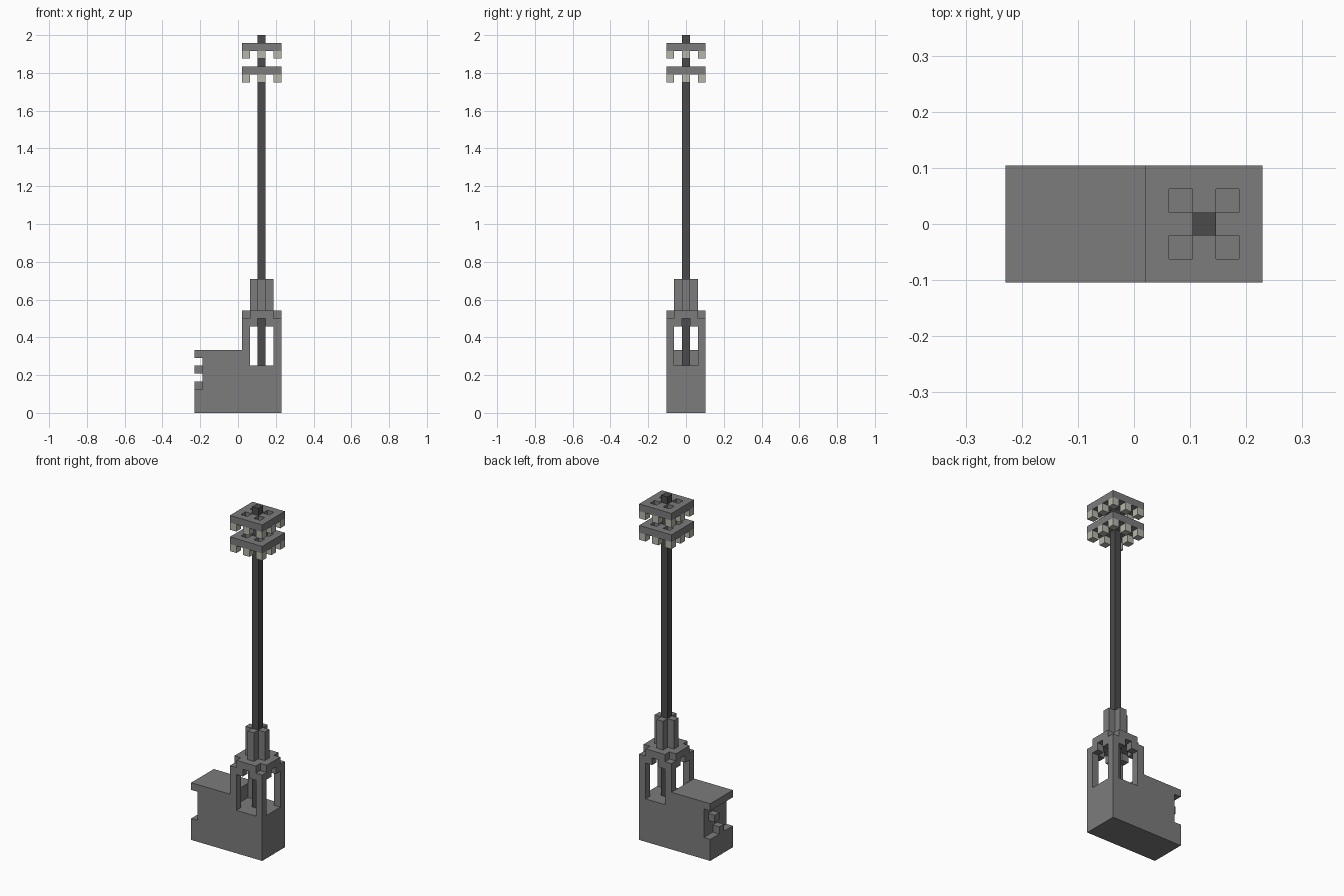
import bpy, bmesh, math
from mathutils import Vector

cube = bpy.data.objects.get("Cube")
if cube:
    bpy.data.objects.remove(cube, do_unlink=True)

UNIT = 2 / 48                      # edge of one block
ORIGIN = Vector((-5.5, -2.5, 0))   # block grid corner, in blocks
CX, CY = 8, 2                      # tower axis column


def material(name, rgb):
    m = bpy.data.materials.new(name)
    m.use_nodes = True
    colour = (*rgb, 1)
    m.diffuse_color = colour
    bsdf = next(n for n in m.node_tree.nodes if n.type == 'BSDF_PRINCIPLED')
    bsdf.inputs["Base Color"].default_value = colour
    bsdf.inputs["Roughness"].default_value = 0.9
    return m


stone = material("stone grey", (0.2, 0.2, 0.2))
iron = material("dark iron", (0.07, 0.07, 0.07))
glow = material("pale lamp", (0.47, 0.47, 0.41))


def box(x0, x1, y0, y1, z0, z1):
    """Set of block cells; upper bounds are exclusive."""
    return {(x, y, z) for x in range(x0, x1)
            for y in range(y0, y1) for z in range(z0, z1)}


def build(name, cells, mat):
    """Skin a set of blocks with only its outer faces."""
    bm = bmesh.new()
    verts = {}

    def vert(p):
        key = tuple(round(c) for c in p)
        if key not in verts:
            verts[key] = bm.verts.new((Vector(key) + ORIGIN) * UNIT)
        return verts[key]

    for cell in sorted(cells):
        for axis in range(3):
            for side in (0, 1):
                near = list(cell)
                near[axis] += 2 * side - 1
                if tuple(near) in cells:
                    continue
                u, v = Vector((0, 0, 0)), Vector((0, 0, 0))
                u[(axis + 1) % 3] = v[(axis + 2) % 3] = 1
                p = Vector(cell)
                p[axis] += side
                loop = [p, p + u, p + u + v, p + v]
                if not side:
                    loop.reverse()
                bm.faces.new([vert(q) for q in loop])
    bmesh.ops.dissolve_limit(bm, angle_limit=math.radians(1),
                             verts=bm.verts[:], edges=bm.edges[:])
    mesh = bpy.data.meshes.new(name)
    bm.to_mesh(mesh)
    bm.free()
    mesh.materials.append(mat)
    obj = bpy.data.objects.new(name, mesh)
    bpy.context.collection.objects.link(obj)


# Base with the taller annex and its recessed end
base = box(0, 11, 0, 5, 0, 6) | box(0, 6, 0, 5, 6, 8)
base -= box(0, 1, 0, 5, 3, 7)
base |= {(0, 3, 5), (0, 2, 3)}

# Open tower: corner posts, stepped arches, roof without corners
for x in (6, 10):
    for y in (0, 4):
        base |= box(x, x + 1, y, y + 1, 6, 12)
arch = box(6, 11, 0, 5, 11, 12) - box(7, 10, 1, 4, 11, 12)
arch -= {(CX, 0, 11), (CX, 4, 11), (6, CY, 11), (10, CY, 11)}
roof = box(7, 10, 0, 5, 12, 13) | box(6, 11, 1, 4, 12, 13)

# Cross-shaped collar around the mast
collar = box(7, 10, CY, CY + 1, 13, 17) | box(CX, CX + 1, 1, 4, 13, 17)
mast = box(CX, CX + 1, CY, CY + 1, 6, 48)
build("tower_base", (base | arch | roof | collar) - mast, stone)
build("mast", mast, iron)

# Two pierced platforms, each with a ring of lamps beneath
for label, z in (("lower", 43), ("upper", 46)):
    holes = {(CX + i, CY + j, z) for i in (-1, 1) for j in (-1, 1)}
    build(label + "_platform", box(6, 11, 0, 5, z, z + 1) - holes - mast, stone)
    lamps = {(CX + i, CY + j, z - 1) for i in (-2, 0, 2) for j in (-2, 0, 2)}
    build(label + "_lamps", lamps - mast, glow)
